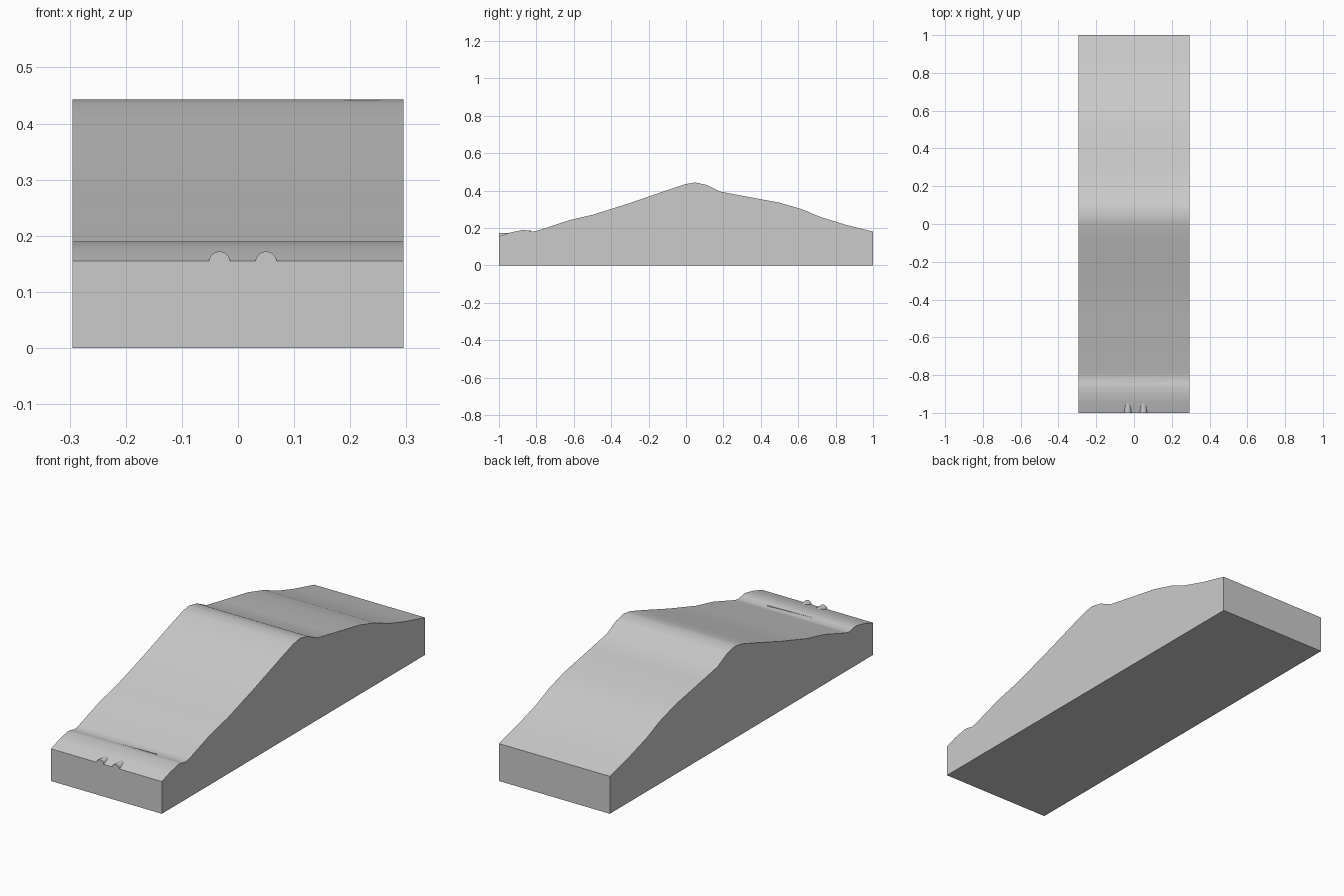
import bpy, bmesh, math
from mathutils import Matrix, Vector

if "Cube" in bpy.data.objects:
    bpy.data.objects.remove(bpy.data.objects["Cube"])

HALF_WIDTH = 0.295

grey = bpy.data.materials.new("stone_grey")
colour = (0.6, 0.6, 0.6, 1)
grey.diffuse_color = colour
grey.use_nodes = True
grey.node_tree.nodes["Principled BSDF"].inputs["Base Color"].default_value = colour


def finish(bm, name):
    bmesh.ops.recalc_face_normals(bm, faces=bm.faces)
    mesh = bpy.data.meshes.new(name)
    bm.to_mesh(mesh)
    bm.free()
    obj = bpy.data.objects.new(name, mesh)
    bpy.context.collection.objects.link(obj)
    mesh.materials.append(grey)
    bpy.ops.object.select_all(action="DESELECT")
    obj.select_set(True)
    bpy.context.view_layer.objects.active = obj
    bpy.ops.object.shade_smooth_by_angle(angle=math.radians(35))
    return obj


# Hill: a long ridge profile (y, z) extruded across the width
ridge = [(-1, .155), (-.94, .175), (-.87, .19), (-.845, .186), (-.82, .18),
         (-.79, .186), (-.63, .24), (-.5, .27), (-.3, .333), (-.1, .402),
         (0, .435), (.05, .443), (.11, .43), (.18, .395), (.3, .372),
         (.5, .335), (.62, .3), (.72, .258), (.85, .218), (1, .18)]
outline = [(-1, 0)] + ridge + [(1, 0)]
bm = bmesh.new()
side = bm.faces.new([bm.verts.new((-HALF_WIDTH, y, z)) for y, z in outline])
swept = bmesh.ops.extrude_face_region(bm, geom=[side], use_keep_orig=True)
bmesh.ops.translate(bm, vec=(2 * HALF_WIDTH, 0, 0),
                    verts=[v for v in swept["geom"] if isinstance(v, bmesh.types.BMVert)])
finish(bm, "hill")

# Two level pipes that run into the front slope
for name, x in (("right_pipe", -0.033), ("left_pipe", 0.05)):
    bm = bmesh.new()
    bmesh.ops.create_cone(bm, cap_ends=True, segments=24, radius1=0.019,
                          radius2=0.019, depth=0.1,
                          matrix=Matrix.Translation((x, -0.95, 0.153))
                          @ Matrix.Rotation(math.pi / 2, 4, "X"))
    finish(bm, name)

# Thin slanted strip lying in the dip behind the front lip
start, end = Vector((-0.1, -0.843, 0.181)), Vector((0.15, -0.832, 0.181))
direction = end - start
bm = bmesh.new()
bmesh.ops.create_cube(bm, size=1, matrix=Matrix.Translation((start + end) / 2)
                      @ Matrix.Rotation(math.atan2(direction.y, direction.x), 4, "Z")
                      @ Matrix.Diagonal((direction.length, 0.006, 0.008, 1)))
finish(bm, "dip_strip")
